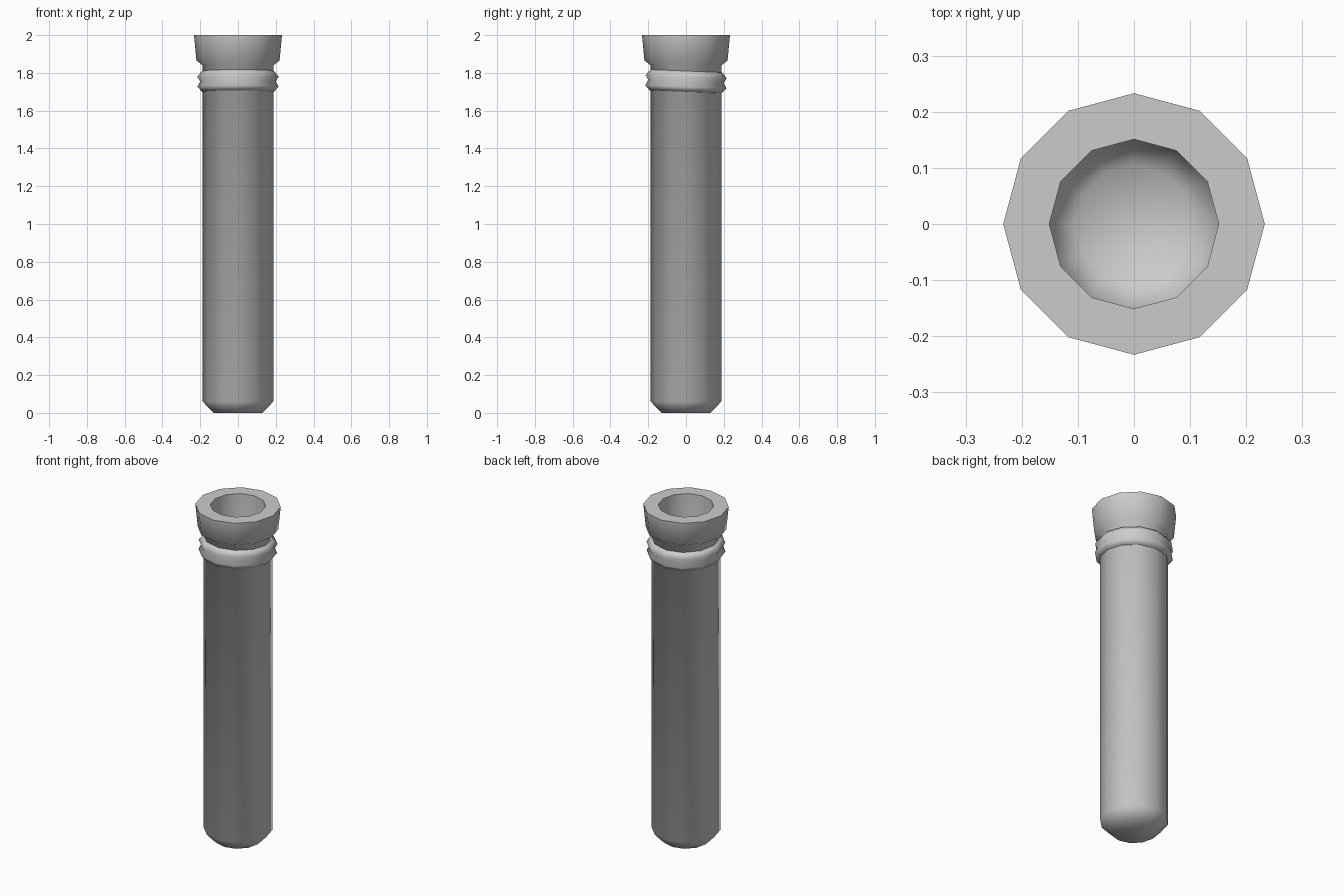
import bpy, bmesh, math
from mathutils import Matrix

if "Cube" in bpy.data.objects:
    bpy.data.objects.remove(bpy.data.objects["Cube"], do_unlink=True)

SIDES = 12

grey = bpy.data.materials.new("plain grey")
grey.use_nodes = True
colour = (0.6, 0.6, 0.6, 1)
grey.diffuse_color = colour
grey.node_tree.nodes["Principled BSDF"].inputs["Base Color"].default_value = colour


def lathe(name, profile, closed=False):
    """Turn a (radius, height) profile about z, capping open ends."""
    bm = bmesh.new()
    rings = []
    for r, z in profile:
        turn = [2 * math.pi * i / SIDES for i in range(SIDES)]
        rings.append([bm.verts.new((r * math.cos(a), r * math.sin(a), z)) for a in turn])
    pairs = list(zip(rings, rings[1:]))
    if closed:
        pairs.append((rings[-1], rings[0]))
    else:
        bm.faces.new(rings[0])
        bm.faces.new(rings[-1])
    for low, high in pairs:
        for i in range(SIDES):
            j = (i + 1) % SIDES
            bm.faces.new((low[i], low[j], high[j], high[i]))
    bmesh.ops.recalc_face_normals(bm, faces=bm.faces)
    mesh = bpy.data.meshes.new(name)
    bm.to_mesh(mesh)
    bm.free()
    mesh.materials.append(grey)
    obj = bpy.data.objects.new(name, mesh)
    bpy.context.collection.objects.link(obj)
    bpy.ops.object.select_all(action="DESELECT")
    obj.select_set(True)
    bpy.context.view_layer.objects.active = obj
    bpy.ops.object.shade_smooth_by_angle(angle=math.radians(75))
    return obj


# Hollow tube: chamfered foot, shaft, flared lip, bore and inner floor
lathe("tube", [
    (0.13, 0), (0.187, 0.06), (0.187, 1.84), (0.22, 1.865), (0.233, 2),
    (0.151, 2), (0.151, 0.08), (0.105, 0.035),
])

# Double-ridged collar, tipped slightly down towards the back
collar = lathe("collar", [
    (0.18, 1.70), (0.19, 1.70), (0.215, 1.727), (0.20, 1.755),
    (0.215, 1.78), (0.19, 1.81), (0.18, 1.81),
], closed=True)
pivot = Matrix.Translation((0, 0, 1.755))
tilt = Matrix.Rotation(math.radians(-2.3), 4, "X")
collar.data.transform(pivot @ tilt @ pivot.inverted())
